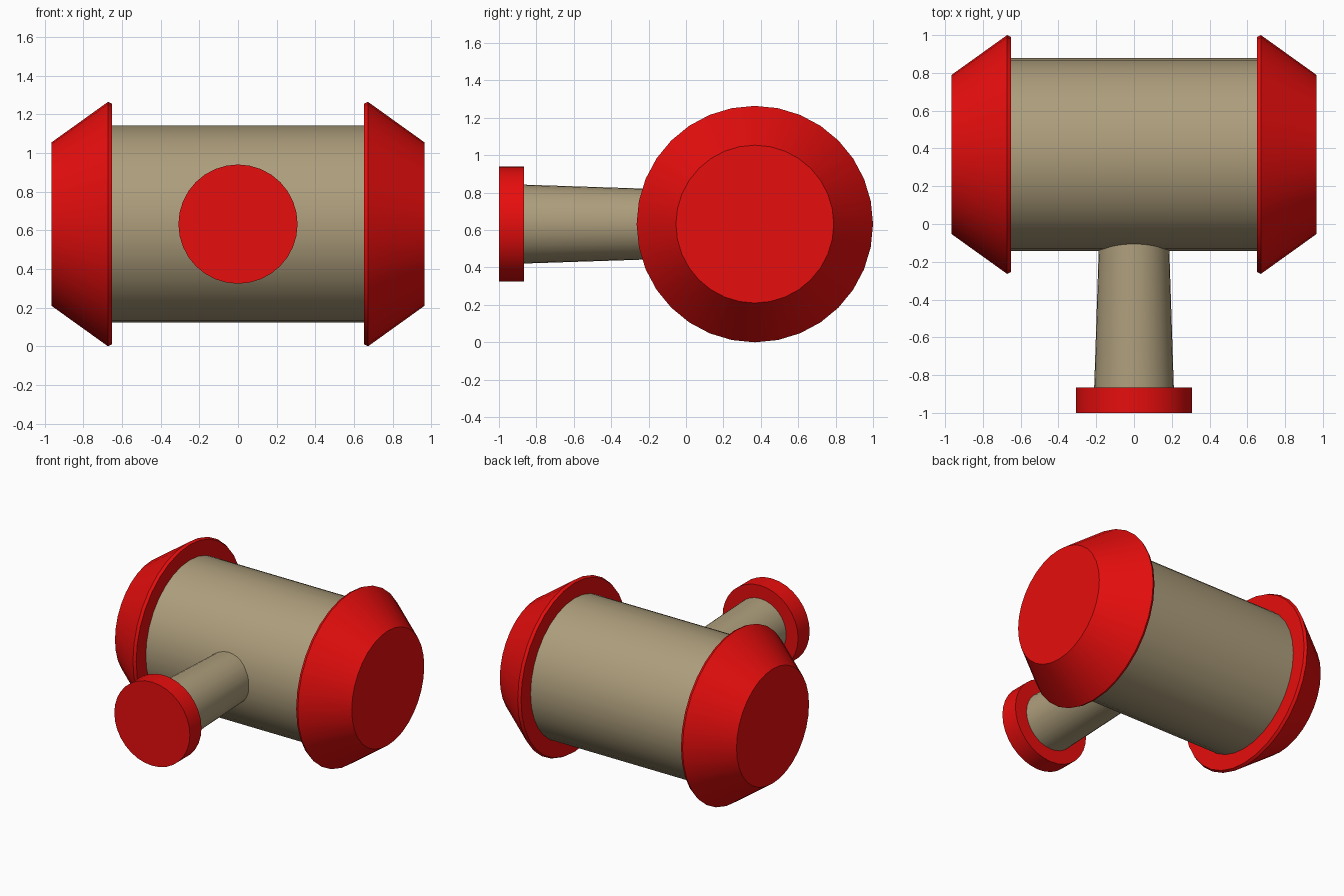
import bpy, math
from mathutils import Matrix

if "Cube" in bpy.data.objects:
    bpy.data.objects.remove(bpy.data.objects["Cube"])

SIDES = 32
AXIS_Z = 0.632


def material(name, color):
    m = bpy.data.materials.new(name)
    m.diffuse_color = (*color, 1)
    m.use_nodes = True
    m.node_tree.nodes["Principled BSDF"].inputs["Base Color"].default_value = m.diffuse_color
    return m


red = material("red_paint", (0.8, 0.004, 0.004))
wood = material("tan_wood", (0.42, 0.34, 0.2))


def lathe(name, profile, axis_matrix, mat):
    """Spin (radius, height) rings around local z and close both ends."""
    verts, faces = [], []
    for r, h in profile:
        for i in range(SIDES):
            a = 2 * math.pi * i / SIDES
            verts.append(axis_matrix @ Matrix.Translation((r * math.cos(a), r * math.sin(a), h)).translation)
    for k in range(len(profile) - 1):
        for i in range(SIDES):
            j = (i + 1) % SIDES
            a, b = k * SIDES, (k + 1) * SIDES
            faces.append((a + i, a + j, b + j, b + i))
    faces.append(tuple(reversed(range(SIDES))))
    last = (len(profile) - 1) * SIDES
    faces.append(tuple(range(last, last + SIDES)))
    me = bpy.data.meshes.new(name)
    me.from_pydata(verts, [], faces)
    me.materials.append(mat)
    ob = bpy.data.objects.new(name, me)
    bpy.context.collection.objects.link(ob)
    bpy.ops.object.select_all(action='DESELECT')
    ob.select_set(True)
    bpy.context.view_layer.objects.active = ob
    bpy.ops.object.shade_smooth_by_angle(angle=math.radians(30))
    return ob


# Local z turned to +x / -x (head) and -y (handle)
head = Matrix.Translation((0, 0.368, AXIS_Z))
right = head @ Matrix.Rotation(math.pi / 2, 4, 'Y')
left = head @ Matrix.Rotation(-math.pi / 2, 4, 'Y')
front = Matrix.Translation((0, 0, AXIS_Z)) @ Matrix.Rotation(math.pi / 2, 4, 'X')

# Barrel of the mallet head
lathe("head_barrel", [(0.51, -0.66), (0.51, 0.66)], right, wood)

# Tapered striking caps with a thin bevelled rim
cap = [(0.622, 0.652), (0.632, 0.672), (0.422, 0.965)]
lathe("right_cap", cap, right, red)
lathe("left_cap", cap, left, red)

# Handle, widening towards the pommel
lathe("handle", [(0.184, 0.05), (0.211, 0.87)], front, wood)
lathe("pommel", [(0.308, 0.865), (0.308, 1.0)], front, red)
